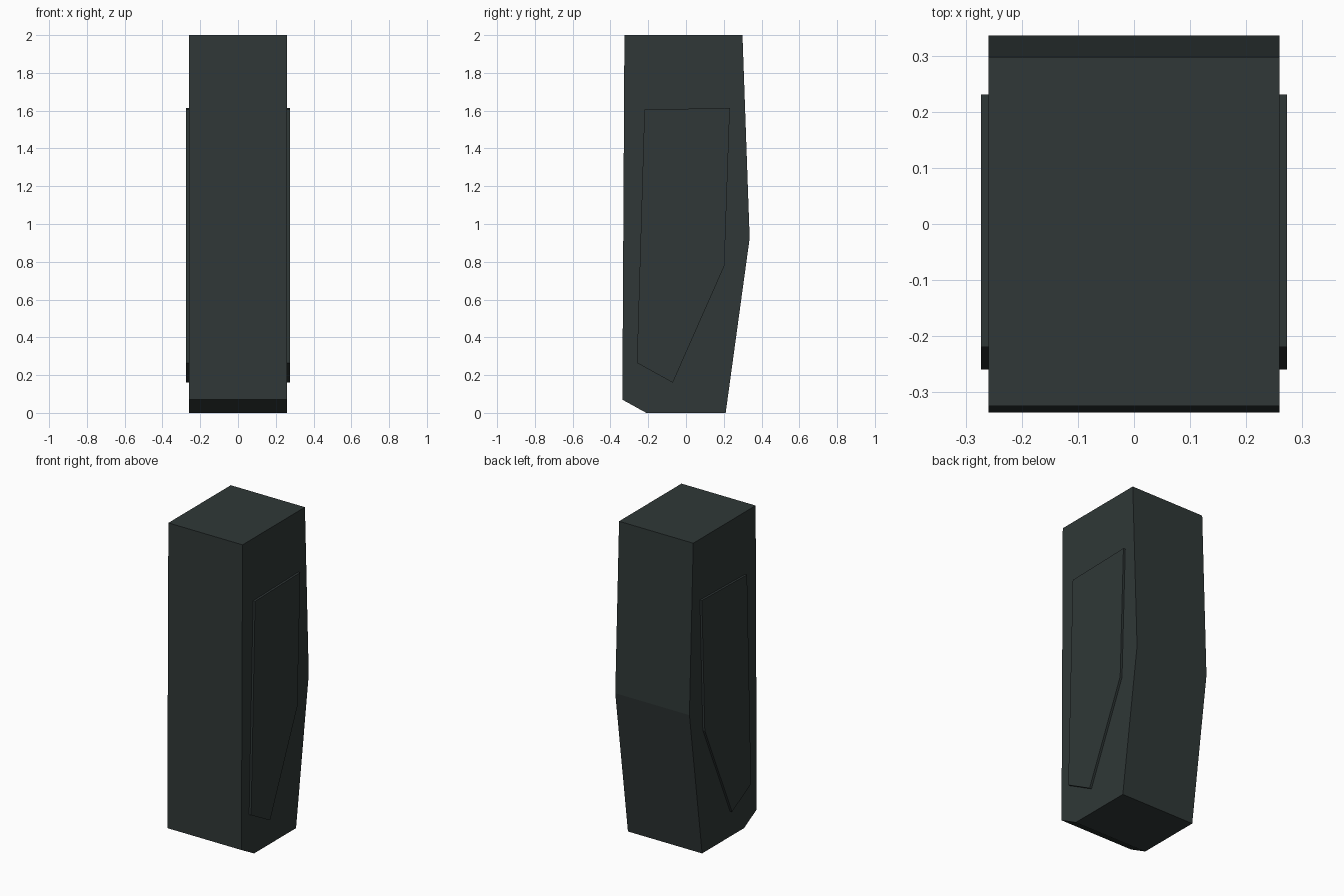
import bpy
import bmesh

if "Cube" in bpy.data.objects:
    bpy.data.objects.remove(bpy.data.objects["Cube"])

# One dark grey-green colour
dark = bpy.data.materials.new("dark_slate")
dark.diffuse_color = (0.029, 0.039, 0.038, 1)
dark.use_nodes = True
dark.node_tree.nodes["Principled BSDF"].inputs["Base Color"].default_value = dark.diffuse_color


def prism(name, profile, x0, x1):
    """Extrude a (y, z) side profile from x0 to x1."""
    bm = bmesh.new()
    face = bm.faces.new([bm.verts.new((x0, y, z)) for y, z in profile])
    ext = bmesh.ops.extrude_face_region(bm, geom=[face])
    verts = [v for v in ext["geom"] if isinstance(v, bmesh.types.BMVert)]
    bmesh.ops.translate(bm, verts=verts, vec=(x1 - x0, 0, 0))
    bmesh.ops.recalc_face_normals(bm, faces=bm.faces)
    mesh = bpy.data.meshes.new(name)
    bm.to_mesh(mesh)
    bm.free()
    mesh.materials.append(dark)
    obj = bpy.data.objects.new(name, mesh)
    bpy.context.collection.objects.link(obj)
    return obj


# Tall body with a bent back and chamfered front foot
body = [(-0.326, 2), (0.299, 2), (0.337, 0.925), (0.21, 0), (-0.21, 0), (-0.337, 0.07)]
prism("body", body, -0.26, 0.26)

# Raised panel on each side, slightly sunk into the body
panel = [(-0.22, 1.605), (0.232, 1.615), (0.203, 0.778), (-0.07, 0.16), (-0.26, 0.265)]
for side, sign in (("right", 1), ("left", -1)):
    prism(side + "_panel", panel, sign * 0.255, sign * 0.274)
